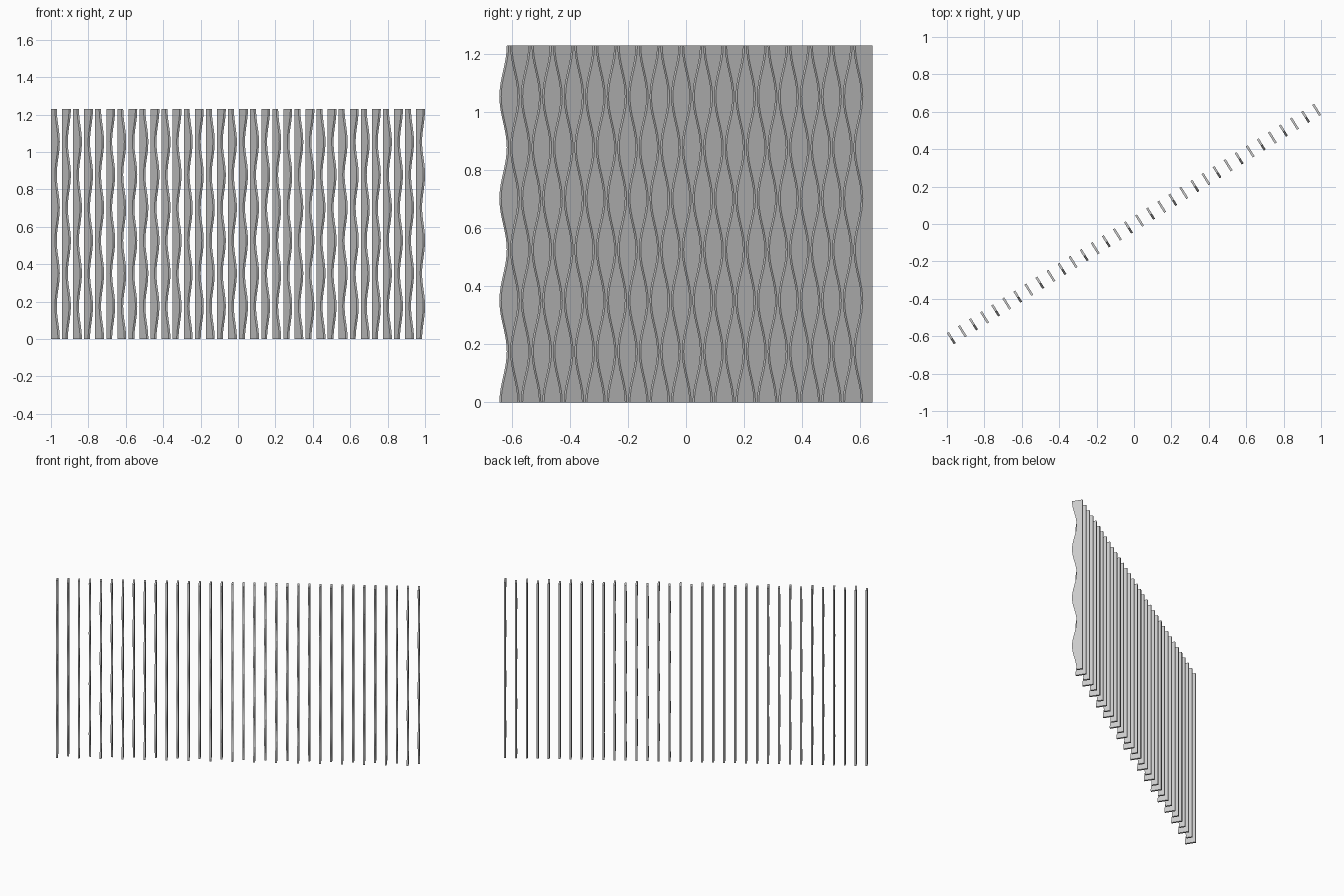
import bpy, bmesh, math
from mathutils import Vector

if "Cube" in bpy.data.objects:
    bpy.data.objects.remove(bpy.data.objects["Cube"])

COUNT = 34               # number of fins
ANGLE = math.radians(32) # direction of the row in plan
DEPTH = 0.07             # deepest point of a fin
WAVE = 0.03              # depth of the wave cut
THICK = 0.012
HEIGHT = 1.23
PERIODS = 3.5
STEPS = 56
ROW = 2.303              # distance from first to last fin


def fin_mesh(name, sign):
    """Thin upright board: straight back edge, wavy front edge."""
    bm = bmesh.new()
    rows = []
    for i in range(STEPS + 1):
        t = i / STEPS
        wave = sign * math.cos(2 * math.pi * PERIODS * t)
        front = -DEPTH / 2 + WAVE / 2 * (1 - wave)
        h = THICK / 2
        rows.append([bm.verts.new((x, y, t * HEIGHT)) for x, y in
                     ((-h, front), (h, front), (h, DEPTH / 2), (-h, DEPTH / 2))])
    for a, b in zip(rows, rows[1:]):
        for k in range(4):
            n = (k + 1) % 4
            bm.faces.new((a[k], a[n], b[n], b[k]))
    bm.faces.new(rows[0][::-1])
    bm.faces.new(rows[-1])
    bmesh.ops.recalc_face_normals(bm, faces=bm.faces[:])
    me = bpy.data.meshes.new(name)
    bm.to_mesh(me)
    bm.free()
    me.shade_smooth()
    me.set_sharp_from_angle(angle=math.radians(30))
    return me


# two wave phases, alternating along a diagonal row
meshes = [fin_mesh("fin_wide_base", 1), fin_mesh("fin_narrow_base", -1)]
along = Vector((math.cos(ANGLE), math.sin(ANGLE), 0))
for i in range(COUNT):
    fin = bpy.data.objects.new(f"wavy_fin_{i + 1:02d}", meshes[i % 2])
    fin.location = along * ROW * (i / (COUNT - 1) - 0.5)
    fin.rotation_euler.z = ANGLE
    bpy.context.collection.objects.link(fin)
